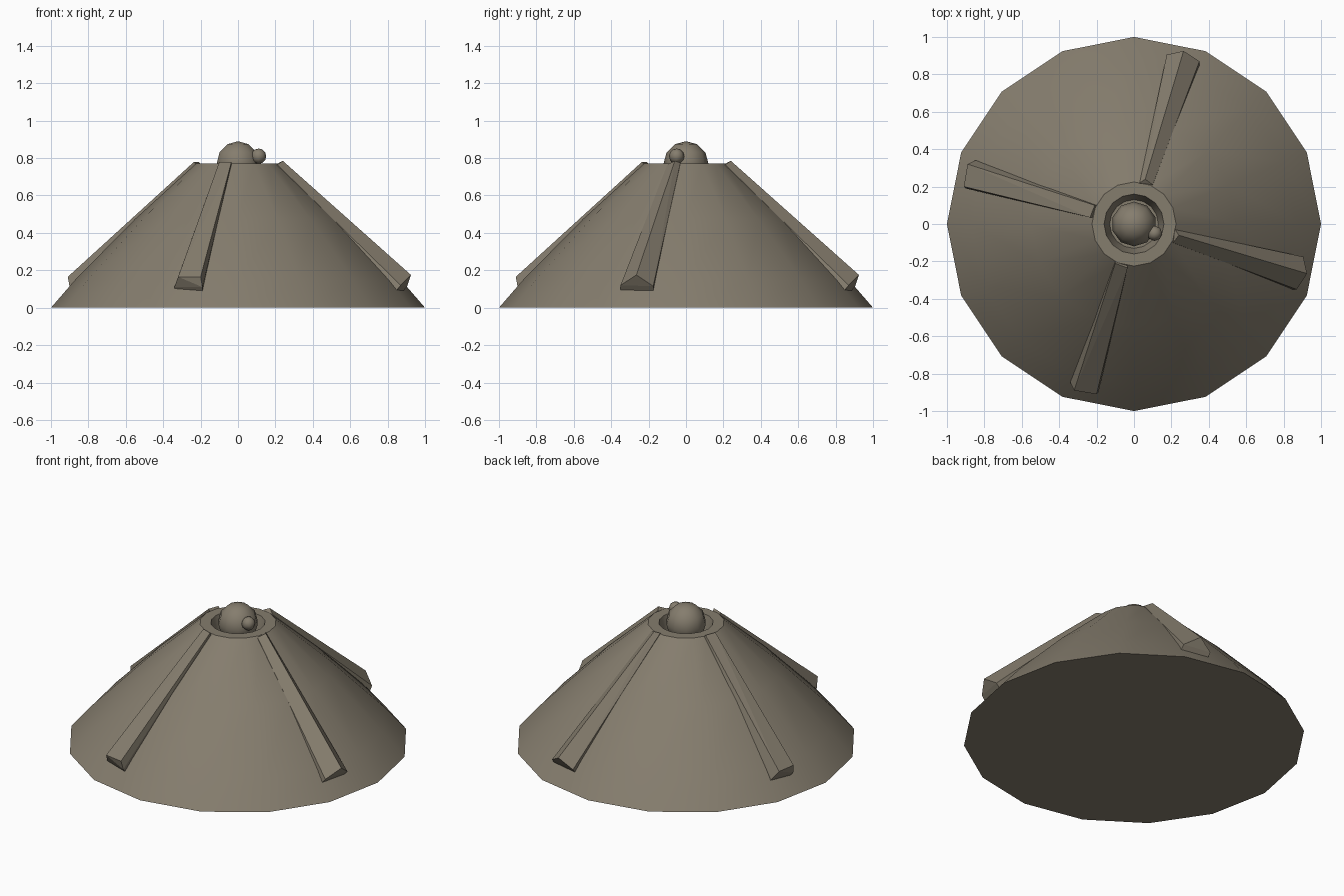
import bpy
import bmesh
from math import cos, sin, pi, radians
from mathutils import Matrix, Vector

cube = bpy.data.objects.get("Cube")
if cube:
    bpy.data.objects.remove(cube, do_unlink=True)

# Single stone colour
stone = bpy.data.materials.new("weathered_stone")
stone.use_nodes = True
colour = (0.235, 0.205, 0.155, 1)
stone.diffuse_color = colour
stone.node_tree.nodes["Principled BSDF"].inputs["Base Color"].default_value = colour


def add_object(name, bm, smooth_angle=None):
    bmesh.ops.recalc_face_normals(bm, faces=bm.faces)
    mesh = bpy.data.meshes.new(name)
    bm.to_mesh(mesh)
    bm.free()
    mesh.materials.append(stone)
    obj = bpy.data.objects.new(name, mesh)
    bpy.context.collection.objects.link(obj)
    if smooth_angle:
        bpy.ops.object.select_all(action='DESELECT')
        obj.select_set(True)
        bpy.context.view_layer.objects.active = obj
        bpy.ops.object.shade_smooth_by_angle(angle=radians(smooth_angle))
    return obj


def lathe(name, profile, sides, smooth_angle):
    """Revolve (radius, height) points and cap both ends."""
    bm = bmesh.new()
    rings = [[bm.verts.new((r * cos(2 * pi * i / sides), r * sin(2 * pi * i / sides), z))
              for i in range(sides)] for r, z in profile]
    for low, high in zip(rings, rings[1:]):
        for i in range(sides):
            j = (i + 1) % sides
            bm.faces.new((low[i], low[j], high[j], high[i]))
    bm.faces.new(rings[0][::-1])
    bm.faces.new(rings[-1])
    return add_object(name, bm, smooth_angle)


def ball(name, centre, radius, segments, rings):
    bm = bmesh.new()
    bmesh.ops.create_uvsphere(bm, u_segments=segments, v_segments=rings, radius=radius,
                              matrix=Matrix.Translation(centre))
    return add_object(name, bm, 50)


def rib(name, outer, inner, turn):
    """Tapered bar hulled from its two end outlines, with its underside sunk in the cone."""
    sink = Vector((-0.05, 0, -0.06))
    points = [Vector(p) for p in outer + inner]
    points += [p + sink for p in points]
    bm = bmesh.new()
    for p in points:
        bm.verts.new(Matrix.Rotation(turn, 3, 'Z') @ p)
    hull = bmesh.ops.convex_hull(bm, input=bm.verts)
    loose = [v for v in bm.verts if not v.link_faces]
    bmesh.ops.delete(bm, geom=loose, context='VERTS')
    bmesh.ops.dissolve_limit(bm, angle_limit=radians(4), verts=bm.verts, edges=bm.edges)
    return add_object(name, bm)


# Sloping shell with the pit in its crown
lathe("cone_shell",
      [(1, 0), (0.87, 0.15), (0.55, 0.475), (0.225, 0.77),
       (0.16, 0.77), (0.13, 0.66)], 16, 35)

# Dome in the pit and the small knob on its side
ball("dome", (0, 0, 0.77), 0.12, 10, 6)
ball("side_knob", (0.11, -0.05, 0.81), 0.041, 8, 6)

# Flat-topped ribs and ridged ribs alternate around the shell
flat_outer = [(0.85, -0.34, 0.11), (0.89, -0.32, 0.165), (0.91, -0.2, 0.165), (0.9, -0.19, 0.11)]
flat_inner = [(0.21, -0.1, 0.78), (0.235, -0.035, 0.78)]
ridge_outer = [(0.87, -0.35, 0.12), (0.925, -0.265, 0.175), (0.905, -0.175, 0.115)]
ridge_inner = [(0.21, -0.1, 0.765), (0.24, -0.06, 0.785), (0.22, -0.03, 0.775)]
rib("left_rib", ridge_outer, ridge_inner, 0)
rib("back_rib", ridge_outer, ridge_inner, pi / 2)
rib("right_rib", flat_outer, flat_inner, pi)
rib("front_rib", flat_outer, flat_inner, -pi / 2)
